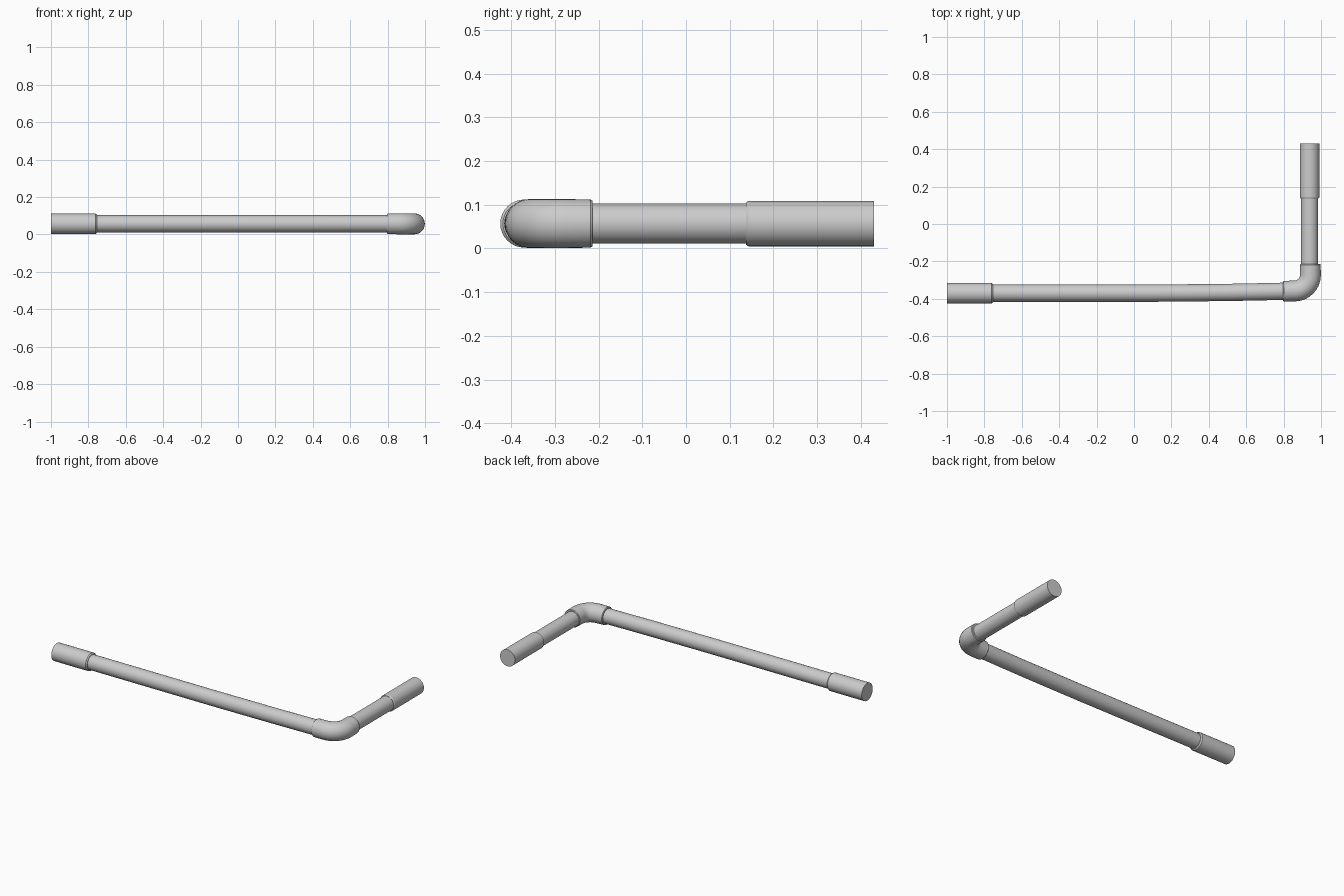
import bpy, bmesh
from math import sin, cos, pi
from mathutils import Vector

if "Cube" in bpy.data.objects:
    bpy.data.objects.remove(bpy.data.objects["Cube"])

SIDES = 32
Z = 0.057  # height of the pipe centreline


def sweep(name, path):
    """Sweep a circle along a flat path of (x, y, radius) points, capped at both ends."""
    bm = bmesh.new()
    pts = [Vector((x, y, Z)) for x, y, _ in path]
    rings = []
    for i, p in enumerate(pts):
        dirs = []
        if i > 0:
            dirs.append((p - pts[i - 1]).normalized())
        if i < len(pts) - 1:
            dirs.append((pts[i + 1] - p).normalized())
        t = sum(dirs, Vector()).normalized()
        side = Vector((t.y, -t.x, 0))
        r = path[i][2]
        rings.append([bm.verts.new(p + r * (cos(a) * side + sin(a) * Vector((0, 0, 1))))
                      for a in (2 * pi * k / SIDES for k in range(SIDES))])
    for a, b in zip(rings, rings[1:]):
        for k in range(SIDES):
            n = (k + 1) % SIDES
            bm.faces.new((a[k], a[n], b[n], b[k]))
    bm.faces.new(rings[0])
    bm.faces.new(rings[-1])
    bmesh.ops.recalc_face_normals(bm, faces=bm.faces)
    mesh = bpy.data.meshes.new(name)
    bm.to_mesh(mesh)
    bm.free()
    ob = bpy.data.objects.new(name, mesh)
    bpy.context.collection.objects.link(ob)
    bpy.ops.object.select_all(action='DESELECT')
    ob.select_set(True)
    bpy.context.view_layer.objects.active = ob
    bpy.ops.object.shade_smooth_by_angle(angle=pi / 6)
    return ob


# Long pipe, bending very slightly towards the elbow
sweep("long_pipe", [(x, y, 0.046) for x, y in
      [(-0.77, -0.37), (0.1, -0.37), (0.3, -0.368), (0.5, -0.366),
       (0.65, -0.363), (0.83, -0.359)]])

# Short pipe
sweep("short_pipe", [(0.939, -0.24, 0.046), (0.939, 0.15, 0.046)])

# End sleeves with a chamfered inner rim
sweep("long_end_sleeve", [(-1.0, -0.37, 0.055), (-0.762, -0.37, 0.055),
                          (-0.755, -0.37, 0.049)])
sweep("short_end_sleeve", [(0.939, 0.43, 0.052), (0.939, 0.143, 0.052),
                           (0.939, 0.137, 0.048)])

# Elbow fitting: short straight, quarter bend, short straight
R, cx, cy = 0.085, 0.858, -0.273
bend = [(cx + R * sin(a), cy - R * cos(a), 0.056)
        for a in (pi / 2 * k / 8 for k in range(9))]
sweep("elbow", [(0.797, -0.36, 0.052), (0.801, -0.36, 0.055)] + bend
      + [(0.943, -0.218, 0.055), (0.943, -0.214, 0.052)])
